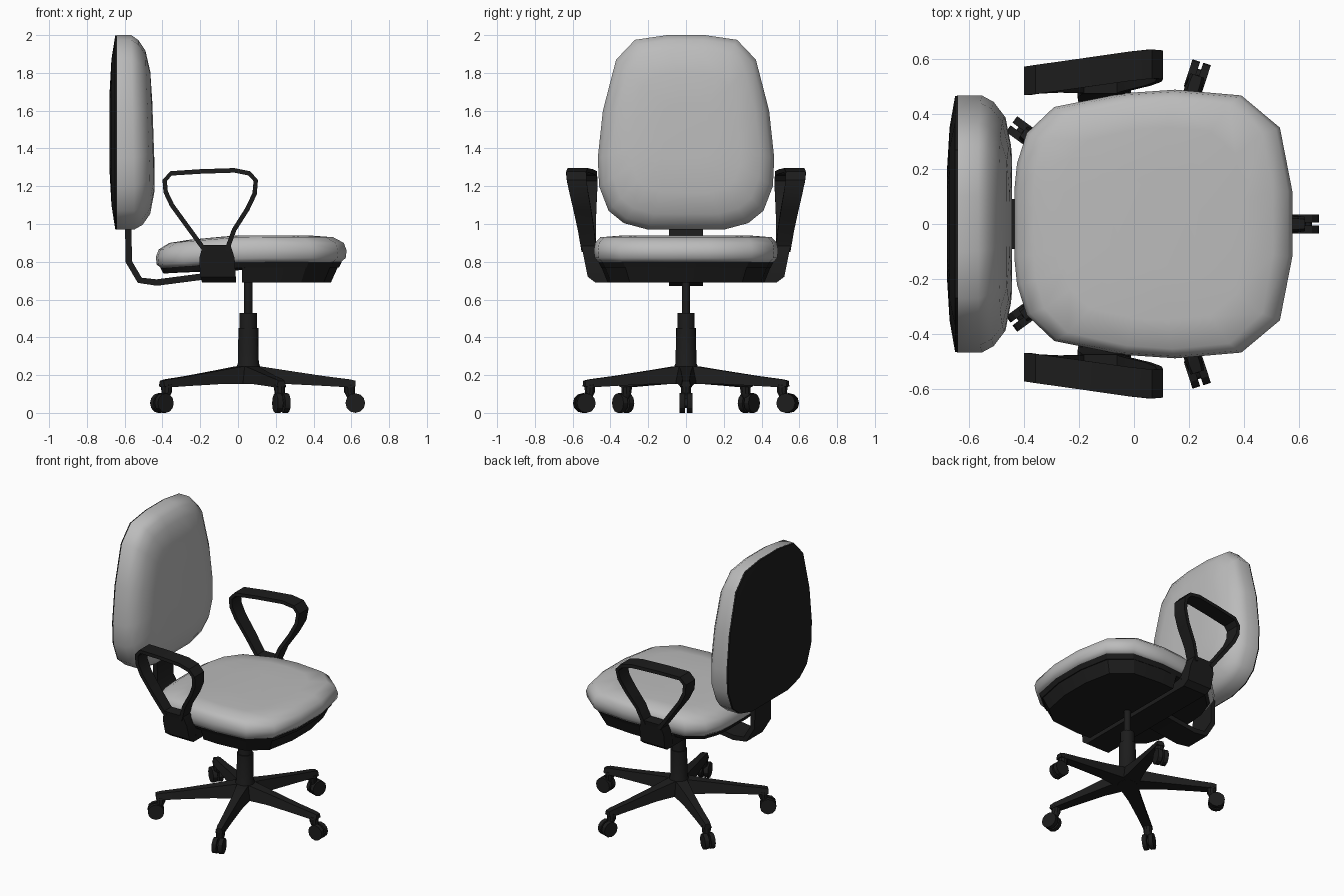
import bpy, math
from math import cos, sin, pi, radians

if "Cube" in bpy.data.objects:
    bpy.data.objects.remove(bpy.data.objects["Cube"])


def material(name, v):
    m = bpy.data.materials.new(name)
    m.diffuse_color = (v, v, v, 1)
    m.use_nodes = True
    m.node_tree.nodes["Principled BSDF"].inputs["Base Color"].default_value = m.diffuse_color
    return m


GREY = material("grey fabric", 0.5)
BLACK = material("black plastic", 0.012)


def loft(name, rings, mat, angle=30):
    """Skin a list of equal-length vertex rings and cap both ends."""
    n = len(rings[0])
    verts = [p for r in rings for p in r]
    faces = [(k * n + i, k * n + (i + 1) % n, (k + 1) * n + (i + 1) % n, (k + 1) * n + i)
             for k in range(len(rings) - 1) for i in range(n)]
    faces += [tuple(range(n))[::-1], tuple(range(len(verts) - n, len(verts)))]
    me = bpy.data.meshes.new(name)
    me.from_pydata(verts, [], faces)
    me.materials.append(mat)
    ob = bpy.data.objects.new(name, me)
    bpy.context.collection.objects.link(ob)
    bpy.ops.object.select_all(action='DESELECT')
    bpy.context.view_layer.objects.active = ob
    ob.select_set(True)
    bpy.ops.object.mode_set(mode='EDIT')
    bpy.ops.mesh.select_all(action='SELECT')
    bpy.ops.mesh.normals_make_consistent(inside=False)
    bpy.ops.object.mode_set(mode='OBJECT')
    bpy.ops.object.shade_smooth_by_angle(angle=radians(angle))
    return ob


def rect(x0, x1, y0, y1, z):
    return [(x0, y0, z), (x1, y0, z), (x1, y1, z), (x0, y1, z)]


def sweep(name, path, half_t, section):
    """Flat band along an (x, z) path; section(x, z) gives y centre and half width."""
    rings = []
    for i, (x, z) in enumerate(path):
        a, b = path[max(i - 1, 0)], path[min(i + 1, len(path) - 1)]
        dx, dz = b[0] - a[0], b[1] - a[1]
        d = math.hypot(dx, dz)
        nx, nz = -dz / d * half_t, dx / d * half_t
        y, w = section(x, z)
        rings.append([(x + nx, y - w, z + nz), (x + nx, y + w, z + nz),
                      (x - nx, y + w, z - nz), (x - nx, y - w, z - nz)])
    return loft(name, rings, BLACK)


# Seat cushion: rounded outline, sinking a little at the rear
half = [(-0.435, 0.12), (-0.425, 0.22), (-0.39, 0.33), (-0.29, 0.425), (-0.04, 0.475),
        (0.15, 0.488), (0.39, 0.467), (0.53, 0.35), (0.575, 0.12)]
seat = half + [(x, -y) for x, y in reversed(half)]


def seat_ring(sx, sy, z, sink=0.035):
    pts = []
    for x, y in seat:
        x = 0.07 + (x - 0.07) * sx
        pts.append((x, y * sy, z - sink * min(1, max(0, -x / 0.42))))
    return pts


loft("seat_cushion", [seat_ring(*a) for a in (
    (0.94, 0.95, 0.798), (0.99, 0.99, 0.82), (1, 1, 0.86), (0.97, 0.985, 0.9),
    (0.86, 0.93, 0.93), (0.65, 0.72, 0.938), (0.3, 0.35, 0.94))], GREY, 70)

# Seat shell and the deeper tray under its front half
loft("seat_shell", [seat_ring(0.95, 0.95, 0.80), seat_ring(0.92, 0.92, 0.77)], BLACK)
front = [(0.02, 0.482)] + half[5:]
front += [(x, -y) for x, y in reversed(front)]
loft("seat_tray", [[(0.02 + (x - 0.02) * s, y * s, z) for x, y in front]
                   for s, z in ((0.94, 0.80), (0.85, 0.69))], BLACK)

# Backrest cushion and rear cover
side = [(0.1, 2.0), (0.27, 1.975), (0.37, 1.87), (0.44, 1.6), (0.467, 1.35), (0.46, 1.2),
        (0.41, 1.07), (0.33, 1.005), (0.2, 0.97)]
back = side + [(-y, z) for y, z in reversed(side)]


def back_ring(x, s, lean):
    pts = []
    for y, z in back:
        z = 1.49 + (z - 1.49) * s
        pts.append((x - lean * max(0, z - 1.2), y * s, z))
    return pts


loft("back_cushion", [back_ring(*a) for a in (
    (-0.64, 1, 0), (-0.55, 1, 0.02), (-0.505, 0.95, 0.03), (-0.465, 0.84, 0.035),
    (-0.443, 0.62, 0.035), (-0.438, 0.3, 0.035))], GREY, 70)
loft("back_cover", [back_ring(*a, 0) for a in (
    (-0.638, 1), (-0.65, 0.995), (-0.67, 0.75), (-0.68, 0.4))], BLACK)

# Bent flat bar carrying the backrest
sweep("back_bar", [(-0.1, 0.735), (-0.2, 0.72), (-0.43, 0.69), (-0.52, 0.702), (-0.578, 0.8),
                   (-0.582, 1.04)], 0.017, lambda x, z: (0, 0.09))

# Cross beam and armrests
loft("arm_beam", [rect(-0.19, -0.01, -0.45, 0.45, 0.69),
                  rect(-0.2, -0.015, -0.45, 0.45, 0.775)], BLACK)
loop = [(-0.175, 0.86), (-0.27, 0.99), (-0.35, 1.1), (-0.383, 1.17), (-0.388, 1.23),
        (-0.355, 1.268), (-0.2, 1.278), (-0.02, 1.284), (0.06, 1.268), (0.094, 1.23),
        (0.088, 1.16), (0.05, 1.08), (-0.02, 0.97), (-0.06, 0.86)]
for s, tag in ((1, "left"), (-1, "right")):
    def arm(x, z):
        f = (z - 0.87) / 0.4
        return s * (0.515 + 0.038 * f + 0.136 * (x + 0.15) * f), 0.04 + 0.013 * f
    sweep("arm_loop_" + tag, loop, 0.012, arm)
    loft("arm_bracket_" + tag, [rect(x0, x1, s * y0, s * y1, z) for x0, x1, y0, y1, z in (
        (-0.19, -0.01, 0.41, 0.48, 0.69), (-0.2, -0.012, 0.43, 0.52, 0.72),
        (-0.205, -0.018, 0.46, 0.54, 0.82), (-0.185, -0.04, 0.475, 0.555, 0.89))], BLACK)

# Gas column and hub
CX = 0.055


def disc(x, y, z, r, n=16):
    return [(x + r * cos(2 * pi * i / n), y + r * sin(2 * pi * i / n), z) for i in range(n)]


loft("gas_column", [disc(CX, 0, z, r) for r, z in (
    (0.062, 0.152), (0.066, 0.235), (0.055, 0.265), (0.053, 0.45), (0.046, 0.45),
    (0.046, 0.53), (0.022, 0.53), (0.022, 0.7))], BLACK)

# Five legs, each with a post and a twin-wheel caster
for k in range(5):
    a = 2 * pi * k / 5
    parts = [loft("leg_%d" % k, [[(r, -w, b), (r, w, b), (r, w * 0.65, t), (r, -w * 0.65, t)]
                                 for r, w, b, t in (
        (0, 0.06, 0.153, 0.25), (0.07, 0.056, 0.153, 0.245), (0.2, 0.043, 0.153, 0.225),
        (0.4, 0.034, 0.143, 0.195), (0.54, 0.03, 0.135, 0.177), (0.567, 0.026, 0.14, 0.17))], BLACK),
        loft("caster_post_%d" % k, [disc(0.535, 0, 0.15, 0.03, 10), disc(0.535, 0, 0.11, 0.028, 10),
                                    disc(0.548, 0, 0.075, 0.022, 10)], BLACK)]
    for tag, y0, y1, r in (("wheel_a", 0.006, 0.035, 0.052), ("wheel_b", -0.035, -0.006, 0.052),
                           ("axle", -0.01, 0.01, 0.025)):
        parts.append(loft("caster_%s_%d" % (tag, k), [
            [(0.566 + r * cos(2 * pi * i / 12), y, 0.052 + r * sin(2 * pi * i / 12))
             for i in range(12)] for y in (y0, y1)], BLACK))
    for p in parts:
        p.location.x = CX
        p.rotation_euler.z = a
